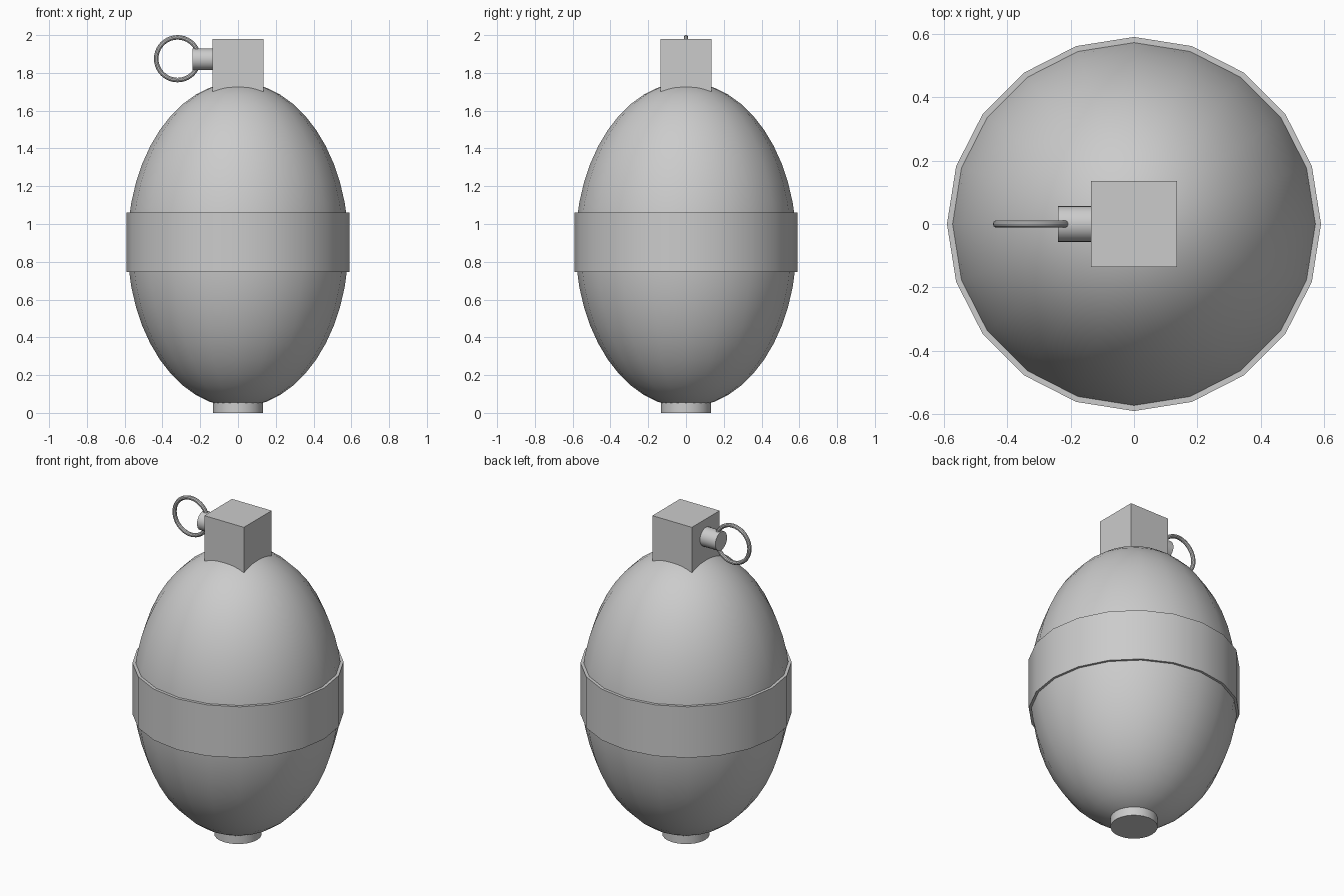
import bpy, math

if "Cube" in bpy.data.objects:
    bpy.data.objects.remove(bpy.data.objects["Cube"])

def finish(name, smooth=True):
    o = bpy.context.object
    o.name = name
    bpy.ops.object.transform_apply(location=False, rotation=True, scale=True)
    if smooth:
        bpy.ops.object.shade_smooth_by_angle(angle=math.radians(35))
    return o

def cylinder(name, r, depth, loc, sides, rot=(0, 0, 0)):
    bpy.ops.mesh.primitive_cylinder_add(vertices=sides, radius=r, depth=depth,
                                        location=loc, rotation=rot)
    return finish(name)

# egg-shaped body
bpy.ops.mesh.primitive_uv_sphere_add(segments=20, ring_count=24, radius=1,
                                     location=(0, 0, 0.89), rotation=(0, 0, math.pi / 2))
bpy.context.object.scale = (0.585, 0.585, 0.86)
finish("body")

# wide middle band (20-sided, a corner on each axis) and bottom plug
cylinder("middle_band", 0.59, 0.315, (0, 0, 0.9025), 20)
cylinder("base_plug", 0.132, 0.08, (0, 0, 0.04), 24)

# square cap on top
bpy.ops.mesh.primitive_cube_add(size=1, location=(0, 0, 1.83))
bpy.context.object.scale = (0.27, 0.27, 0.30)
finish("top_cap", smooth=False)

# side stub and pull ring
cylinder("side_stub", 0.057, 0.14, (-0.17, 0, 1.872), 24, (0, math.pi / 2, 0))
bpy.ops.mesh.primitive_torus_add(major_segments=40, minor_segments=10,
                                 major_radius=0.113, minor_radius=0.012,
                                 location=(-0.32, 0, 1.875), rotation=(math.pi / 2, 0, 0))
finish("pull_ring")
